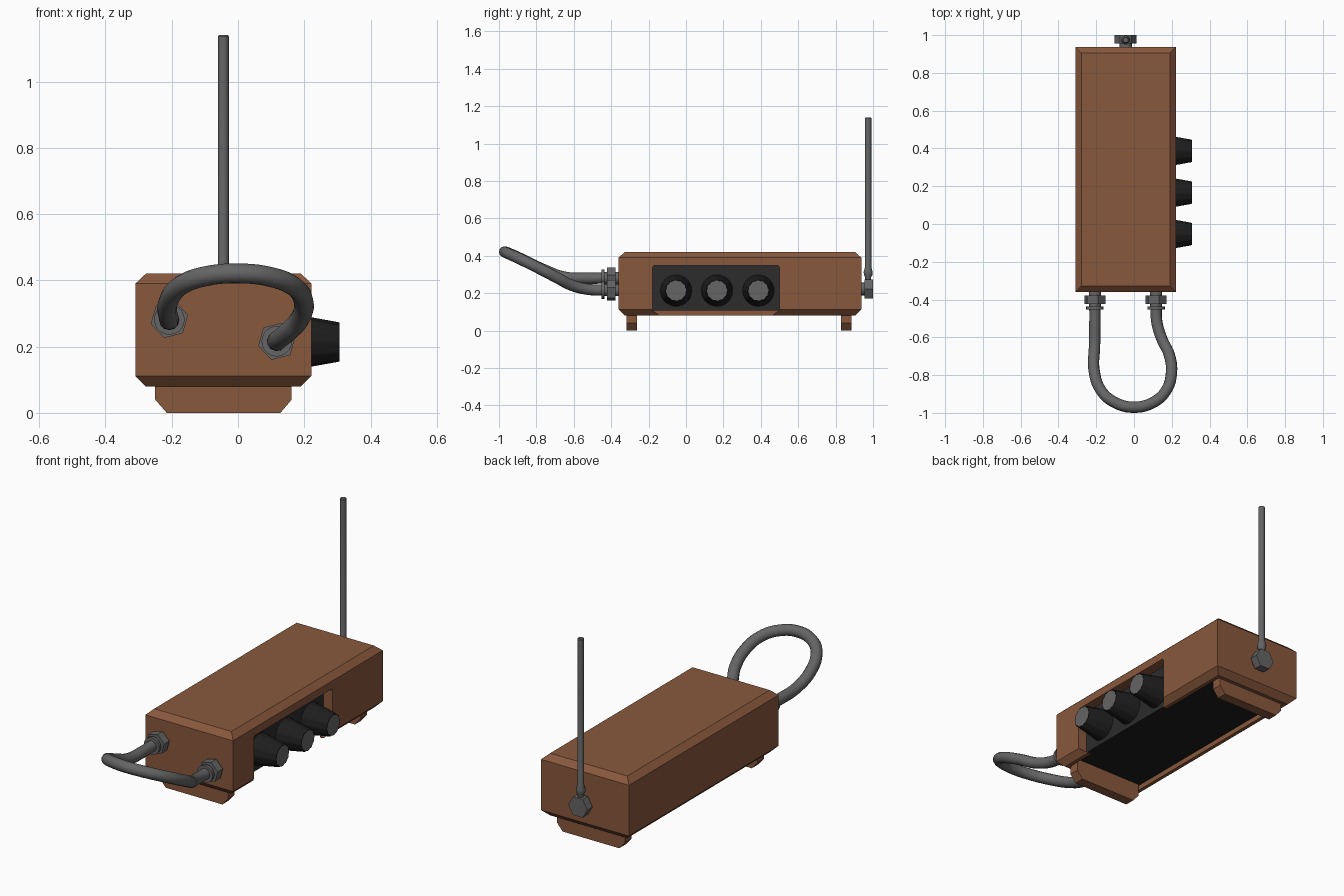
import bpy, bmesh, math
from mathutils import Matrix, Vector

if "Cube" in bpy.data.objects:
    bpy.data.objects.remove(bpy.data.objects["Cube"])


def material(name, r, g, b):
    m = bpy.data.materials.new(name)
    m.diffuse_color = (r, g, b, 1)
    m.use_nodes = True
    m.node_tree.nodes["Principled BSDF"].inputs["Base Color"].default_value = m.diffuse_color
    return m


BROWN = material("brown casing", 0.25, 0.098, 0.047)
GREY = material("grey metal", 0.13, 0.13, 0.13)
BLACK = material("black knob", 0.013, 0.013, 0.013)
DARK = material("dark panel", 0.025, 0.025, 0.025)

FRONT = Matrix.Rotation(math.pi / 2, 4, 'X')    # local z -> -y
BACK = Matrix.Rotation(-math.pi / 2, 4, 'X')    # local z -> +y
RIGHT = Matrix.Rotation(math.pi / 2, 4, 'Y')    # local z -> +x
UP = Matrix.Identity(4)


def finish(name, bm, mats, smooth=False):
    bmesh.ops.recalc_face_normals(bm, faces=bm.faces)
    me = bpy.data.meshes.new(name)
    bm.to_mesh(me)
    bm.free()
    for m in mats:
        me.materials.append(m)
    ob = bpy.data.objects.new(name, me)
    bpy.context.collection.objects.link(ob)
    bpy.ops.object.select_all(action='DESELECT')
    ob.select_set(True)
    bpy.context.view_layer.objects.active = ob
    if smooth:
        bpy.ops.object.shade_smooth_by_angle(angle=math.radians(35))
    return ob


def loft(bm, rings):
    """Join equal rings of points and cap both ends."""
    vs = [[bm.verts.new(p) for p in r] for r in rings]
    for a, b in zip(vs, vs[1:]):
        for i in range(len(a)):
            j = (i + 1) % len(a)
            bm.faces.new((a[i], a[j], b[j], b[i]))
    bm.faces.new(vs[0])
    end = bm.faces.new(vs[-1])
    return end


def turned(name, profile, sides, loc, axis, mats, turn=0, smooth=True, flute=0):
    """Stack of (radius, height) rings; the last cap takes the last material."""
    bm = bmesh.new()
    rings = []
    for k, (r, h) in enumerate(profile):
        ring = []
        for i in range(sides):
            a = turn + math.tau * i / sides
            f = 1 - (flute if k and i % 4 > 1 else 0)
            ring.append(axis @ Vector((r * f * math.cos(a), r * f * math.sin(a), h)) + Vector(loc))
        rings.append(ring)
    loft(bm, rings).material_index = len(mats) - 1
    return finish(name, bm, mats, smooth)


# casing: chamfered box with a recessed underside
X0, X1, Y0, Y1 = -0.31, 0.222, -0.36, 0.937


def rect(d, z):
    return [(X0 + d, Y0 + d, z), (X1 - d, Y0 + d, z), (X1 - d, Y1 - d, z), (X0 + d, Y1 - d, z)]


bm = bmesh.new()
loft(bm, [rect(0.052, 0.107), rect(0.052, 0.08), rect(0.032, 0.08), rect(0, 0.112),
          rect(0, 0.39), rect(0.032, 0.42)])
casing = finish("casing", bm, [BROWN, DARK, BLACK])

# notch in the right side that holds the control panel
outline = [(-0.145, 0.03), (0.465, 0.03), (0.465, 0.085), (0.5, 0.11), (0.5, 0.338),
           (0.492, 0.347), (-0.172, 0.347), (-0.18, 0.338), (-0.18, 0.11), (-0.145, 0.085)]
PANEL_X = 0.168
bm = bmesh.new()
loft(bm, [[(x, y, z) for y, z in outline] for x in (PANEL_X, 0.4)])
cutter = finish("notch_cutter", bm, [BROWN])
cutter.hide_render = True
mod = casing.modifiers.new("notch", 'BOOLEAN')
mod.operation = 'DIFFERENCE'
mod.solver = 'EXACT'
mod.object = cutter
bpy.context.view_layer.objects.active = casing
bpy.ops.object.modifier_apply(modifier="notch")
bpy.data.objects.remove(cutter)

# panel and underside colours
for p in casing.data.polygons:
    p.material_index = 0
    if p.normal.x > 0.9 and abs(p.center.x - PANEL_X) < 0.002:
        p.material_index = 1
    elif p.normal.z < -0.9 and abs(p.center.z - 0.107) < 0.002:
        p.material_index = 2

# feet: bars with chamfered lower ends
foot = [(-0.25, 0.109), (-0.25, 0.04), (-0.215, 0), (0.128, 0), (0.162, 0.04), (0.162, 0.109)]
for name, y in (("front_foot", -0.29), ("back_foot", 0.857)):
    bm = bmesh.new()
    loft(bm, [[(x, y + s * 0.028, z) for x, z in foot] for s in (-1, 1)])
    finish(name, bm, [BROWN])

# knobs: tapered, fluted at the tip, with a grey cap
for i, y in enumerate((-0.053, 0.166, 0.387)):
    turned(f"knob_{i + 1}", [(0.084, 0), (0.06, 0.134), (0.0575, 0.139), (0.054, 0.139)], 48,
           (PANEL_X, y, 0.214), RIGHT, [BLACK, GREY], flute=0.05)

# cable sockets: neck, hexagonal nut and thin hexagonal flange
for side, x, z in (("left", -0.207, 0.282), ("right", 0.117, 0.216)):
    at = (x, Y0, z)
    turned(side + "_socket_neck", [(0.032, -0.01), (0.032, 0.09)], 20, at, FRONT, [GREY])
    turned(side + "_socket_nut", [(0.058, 0.018), (0.058, 0.063)], 6, at, FRONT, [GREY], 0.25, False)
    turned(side + "_socket_flange", [(0.046, 0.077), (0.046, 0.093)], 20, at, FRONT, [GREY])

# looped cable
path = [(-0.207, -0.42, 0.282), (-0.207, -0.53, 0.28), (-0.209, -0.65, 0.286), (-0.212, -0.77, 0.33),
        (-0.172, -0.885, 0.385), (-0.095, -0.948, 0.413), (0, -0.97, 0.421), (0.095, -0.948, 0.411),
        (0.168, -0.885, 0.382), (0.198, -0.79, 0.335), (0.186, -0.69, 0.283), (0.148, -0.61, 0.242),
        (0.121, -0.52, 0.22), (0.117, -0.42, 0.216)]
cu = bpy.data.curves.new("cable", 'CURVE')
cu.dimensions = '3D'
cu.bevel_depth = 0.03
cu.bevel_resolution = 4
cu.resolution_u = 5
sp = cu.splines.new('BEZIER')
sp.bezier_points.add(len(path) - 1)
for bp, co in zip(sp.bezier_points, path):
    bp.co = co
    bp.handle_left_type = bp.handle_right_type = 'AUTO'
cu.materials.append(GREY)
cable = bpy.data.objects.new("cable", cu)
bpy.context.collection.objects.link(cable)
bpy.ops.object.select_all(action='DESELECT')
cable.select_set(True)
bpy.context.view_layer.objects.active = cable
bpy.ops.object.convert(target='MESH')
bpy.ops.object.shade_smooth_by_angle(angle=math.radians(40))

# antenna with its mounting nut on the back
AX, AZ = -0.044, 0.223
turned("antenna_stub", [(0.034, -0.01), (0.034, 0.03)], 16, (AX, Y1, AZ), BACK, [GREY])
turned("antenna_nut", [(0.058, 0.018), (0.058, 0.063)], 6, (AX, Y1, AZ), BACK, [GREY], 0, False)
turned("antenna", [(0.016, 0.25), (0.016, 0.285), (0.023, 0.298), (0.024, 0.315), (0.0165, 0.34),
                   (0.0165, 1.136), (0.013, 1.14)], 16, (AX, 0.974, 0), UP, [GREY])
